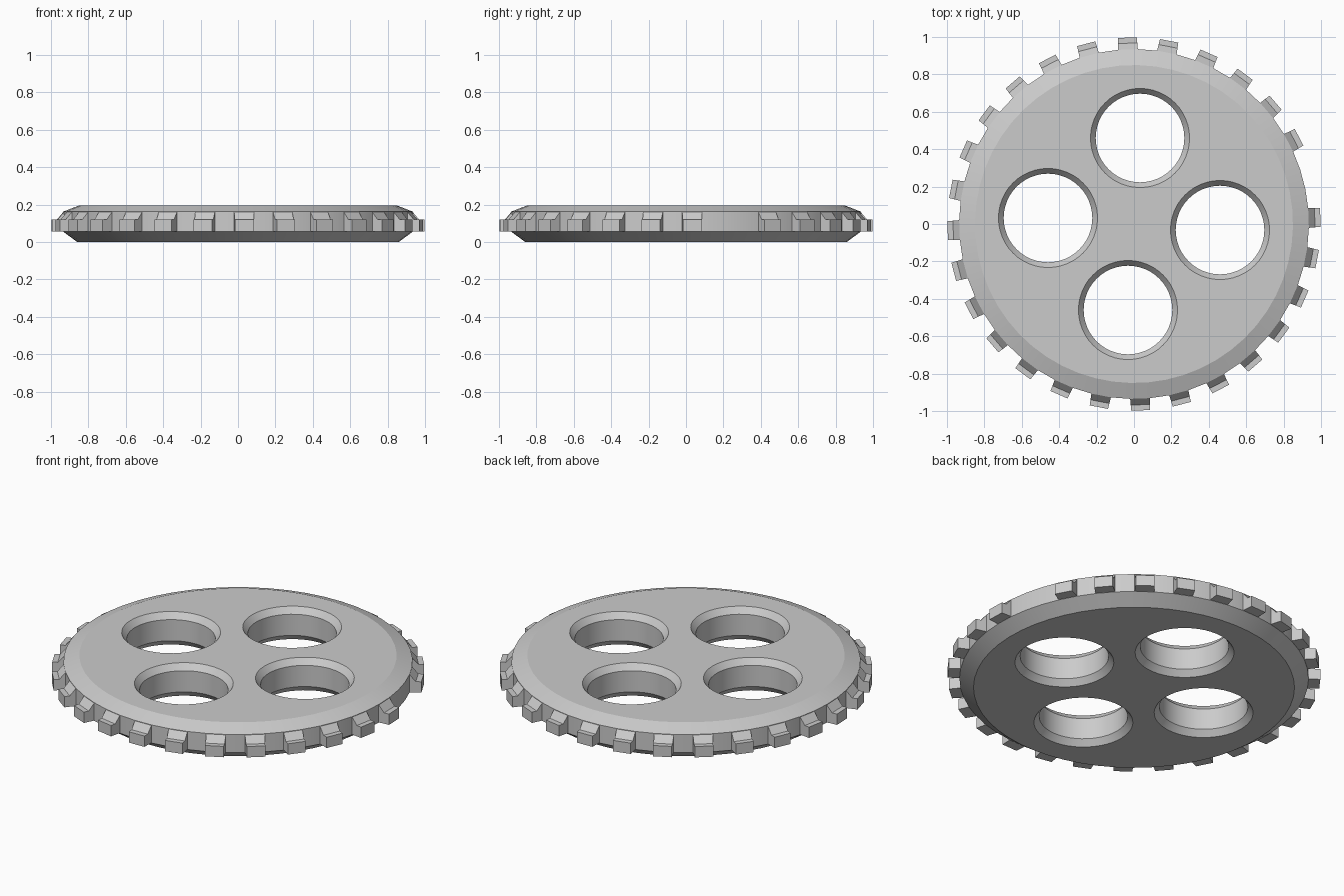
import bpy, bmesh
from math import sin, cos, pi, radians

if "Cube" in bpy.data.objects:
    bpy.data.objects.remove(bpy.data.objects["Cube"])

H = 0.195            # disc thickness
SLOTS = 28           # tooth positions, one is left empty
FIRST = radians(2.0)
PITCH = 2 * pi / SLOTS


def lathe(bm, profile, segs, cx=0.0, cy=0.0, start=0.0):
    """Closed solid of revolution from (radius, z) points, bottom to top."""
    rings = []
    for r, z in profile:
        rings.append([bm.verts.new((cx + r * cos(start + 2 * pi * i / segs),
                                    cy + r * sin(start + 2 * pi * i / segs), z))
                      for i in range(segs)])
    for a, b in zip(rings, rings[1:]):
        for i in range(segs):
            j = (i + 1) % segs
            bm.faces.new((a[i], a[j], b[j], b[i]))
    bm.faces.new(rings[0][::-1])
    bm.faces.new(rings[-1])


def make_object(name, bm):
    bmesh.ops.recalc_face_normals(bm, faces=bm.faces)
    mesh = bpy.data.meshes.new(name)
    bm.to_mesh(mesh)
    bm.free()
    obj = bpy.data.objects.new(name, mesh)
    bpy.context.collection.objects.link(obj)
    return obj


# Bevelled disc
bm = bmesh.new()
lathe(bm, [(0.86, 0), (0.935, 0.055), (0.935, 0.162), (0.85, H)],
      SLOTS * 2, start=FIRST - PITCH / 4)
disc = make_object("wheel_disc", bm)

# Four chamfered round holes, slightly turned from the axes
bm = bmesh.new()
for k in range(4):
    a = radians(-4) + k * pi / 2
    lathe(bm, [(0.285, -0.025), (0.265, 0), (0.237, 0.035),
               (0.237, H - 0.035), (0.265, H), (0.285, H + 0.025)],
          48, 0.461 * cos(a), 0.461 * sin(a))
cutter = make_object("hole_cutter", bm)
cutter.hide_render = True

mod = disc.modifiers.new("holes", 'BOOLEAN')
mod.operation = 'DIFFERENCE'
mod.solver = 'EXACT'
mod.object = cutter
bpy.ops.object.select_all(action='DESELECT')
bpy.context.view_layer.objects.active = disc
disc.select_set(True)
bpy.ops.object.modifier_apply(modifier=mod.name)
bpy.data.objects.remove(cutter)
bpy.ops.object.shade_smooth_by_angle(angle=radians(15))

# Rim teeth with sloped shoulders; the slot beside the +x tooth is empty
bm = bmesh.new()
side = [(0.915, 0.056), (0.997, 0.056), (0.997, 0.12), (0.967, 0.12),
        (0.932, 0.161), (0.915, 0.161)]
for k in range(SLOTS):
    if k == 1:
        continue
    a = FIRST + k * PITCH
    walls = []
    for s in (-1, 1):
        walls.append([])
        for r, z in side:
            w = s * (0.054 - 0.05 * (r - 0.915))
            walls[-1].append(bm.verts.new((r * cos(a) - w * sin(a),
                                           r * sin(a) + w * cos(a), z)))
    p, q = walls
    bm.faces.new(p)
    bm.faces.new(q[::-1])
    for i in range(len(side)):
        j = (i + 1) % len(side)
        bm.faces.new((p[i], q[i], q[j], p[j]))
make_object("rim_teeth", bm)
